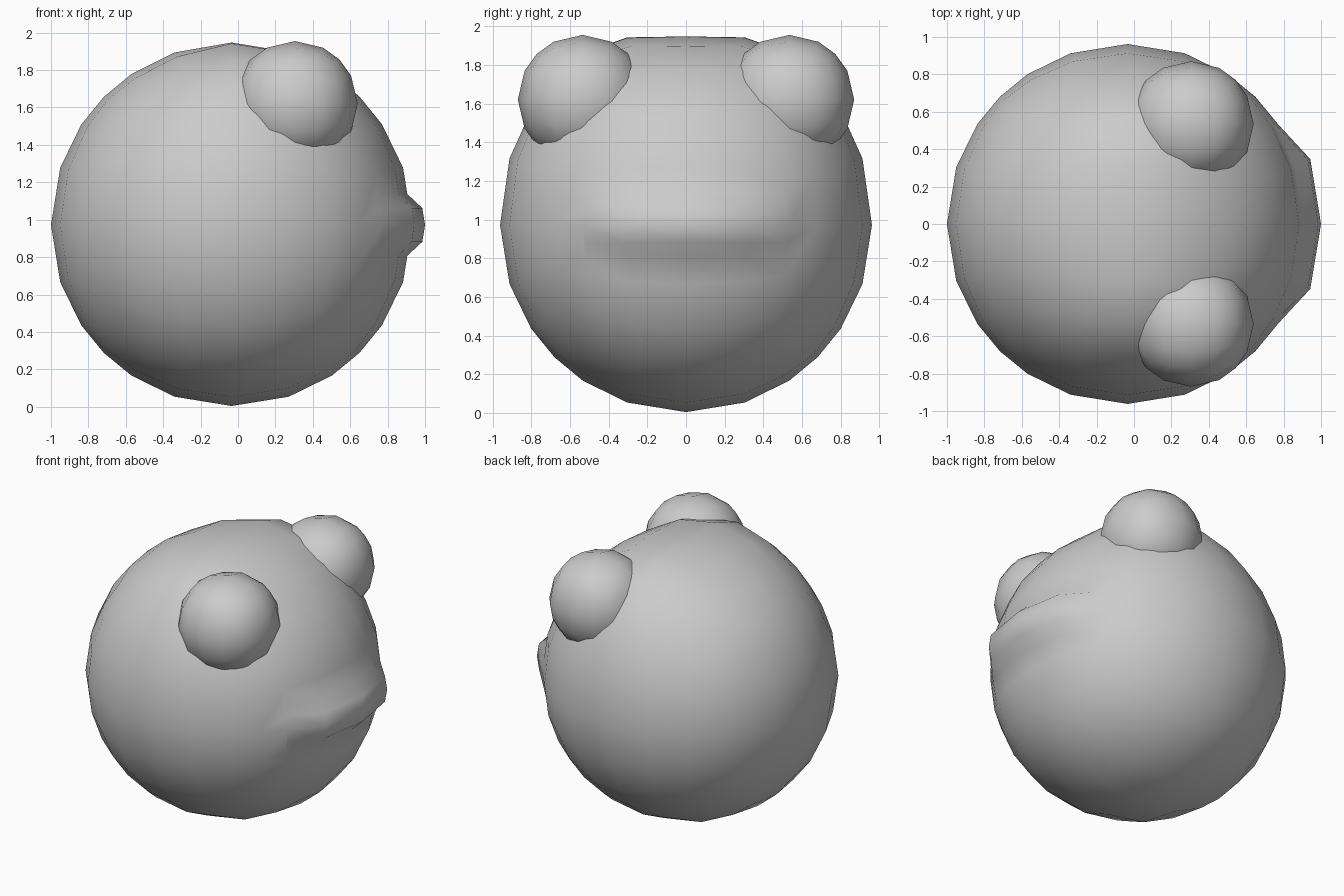
import bpy, bmesh, math
from mathutils import Vector

if "Cube" in bpy.data.objects:
    bpy.data.objects.remove(bpy.data.objects["Cube"])


def quad_sphere(name, centre, radii, segments, shape=None):
    bm = bmesh.new()
    bmesh.ops.create_cube(bm, size=2)
    bmesh.ops.subdivide_edges(bm, edges=bm.edges[:], cuts=segments - 1, use_grid_fill=True)
    for v in bm.verts:
        n = v.co.normalized()
        v.co = Vector(c + r * a for c, r, a in zip(centre, radii, n))
    if shape:
        shape(bm)
    bmesh.ops.recalc_face_normals(bm, faces=bm.faces)
    me = bpy.data.meshes.new(name)
    bm.to_mesh(me)
    bm.free()
    me.shade_smooth()
    ob = bpy.data.objects.new(name, me)
    bpy.context.collection.objects.link(ob)
    return ob


MID = 0.972  # height of the head's centre


def shape_head(bm):
    # Brows: lift the surface around each eye
    for v in bm.verts:
        if v.co.z > MID + 0.2:
            x, y = v.co.x, v.co.y
            lift = 0
            for side in (-1, 1):
                d = y * side - 0.5
                sy = 0.33 if d > 0 else 0.2
                lift += 0.09 * math.exp(-((x - 0.1) / 0.35) ** 2 / 2 - (d / sy) ** 2 / 2)
            v.co.z += lift

    # Mouth: cut extra rows across the +x side, then pull the middle ones out
    def mouth_faces():
        out = []
        for f in bm.faces:
            c = f.calc_center_median()
            if c.x > 0.6 and abs(c.y) < 0.55 and abs(c.z - MID) < 0.29:
                out.append(f)
        return out

    for dz in (-0.165, -0.09, 0.09, 0.165):
        faces = mouth_faces()
        edges = {e for f in faces for e in f.edges}
        verts = {v for f in faces for v in f.verts}
        bmesh.ops.bisect_plane(bm, geom=list(verts) + list(edges) + faces, dist=1e-5,
                               plane_co=(0, 0, MID + dz), plane_no=(0, 0, 1))
    for v in bm.verts:
        if v.co.x > 0.8 and abs(v.co.y) < 0.36 and abs(v.co.z - MID) < 0.1:
            v.co.x += 0.068 if abs(v.co.y) < 0.1 else 0.06
            v.co.y *= 1.14


quad_sphere("head", (-0.034, 0, MID), (0.966, 0.962, 0.968), 6, shape_head)

# Eyes: balls half sunk into the head
for side, name in ((-1, "eye_front"), (1, "eye_back")):
    quad_sphere(name, (0.305, side * 0.535, 1.62), (0.335,) * 3, 4)
